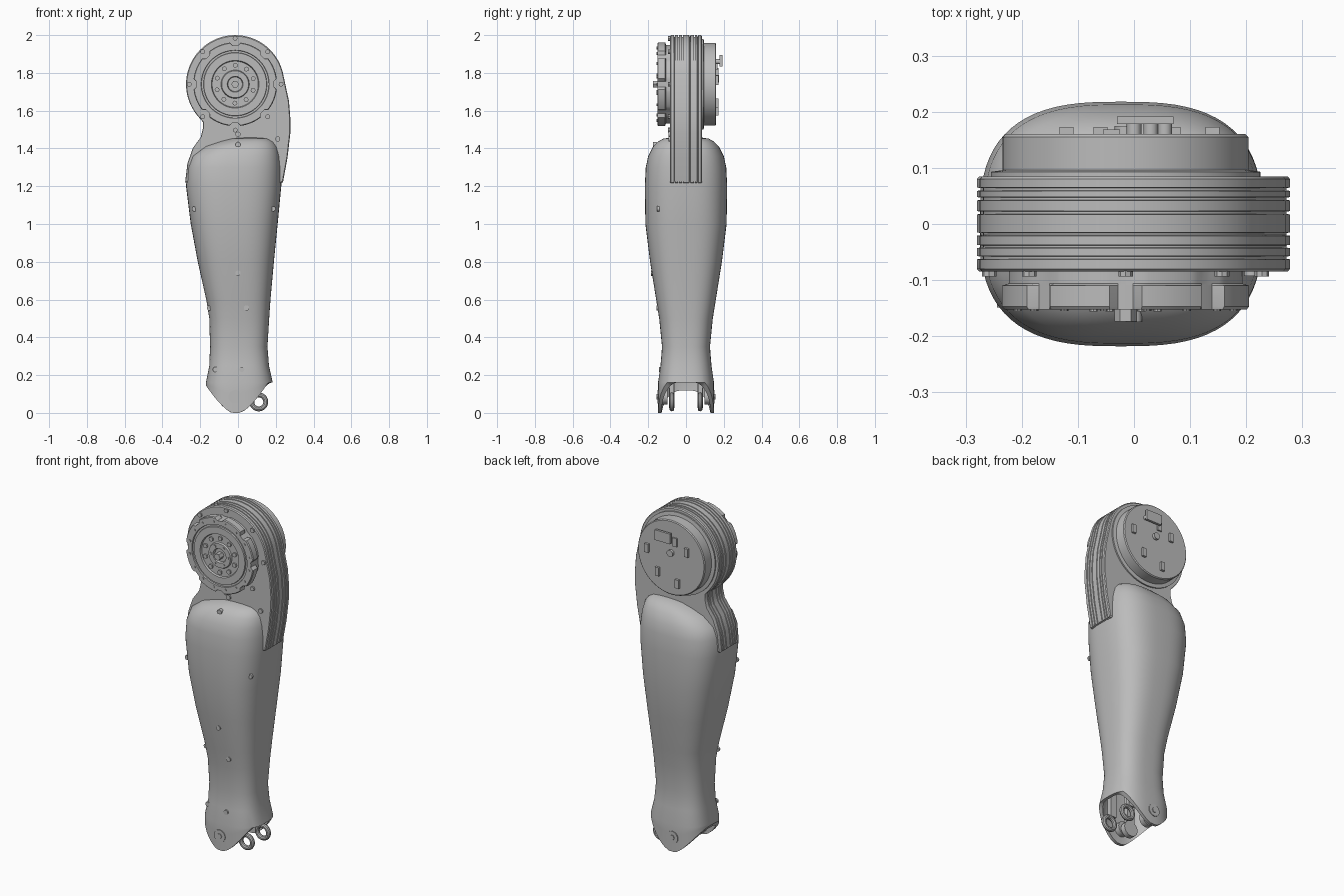
import bpy, bmesh
from math import sin, cos, pi, radians
from mathutils import Matrix

old = bpy.data.objects.get("Cube")
if old:
    bpy.data.objects.remove(old, do_unlink=True)

grey = bpy.data.materials.new("plain grey")
grey.use_nodes = True
colour = (0.5, 0.5, 0.5, 1)
grey.diffuse_color = colour
grey.node_tree.nodes["Principled BSDF"].inputs["Base Color"].default_value = colour

parts = []
HUB_X, HUB_Z = -0.015, 1.74


def finish(name, bm):
    bmesh.ops.recalc_face_normals(bm, faces=bm.faces)
    mesh = bpy.data.meshes.new(name)
    bm.to_mesh(mesh)
    bm.free()
    mesh.materials.append(grey)
    obj = bpy.data.objects.new(name, mesh)
    bpy.context.collection.objects.link(obj)
    parts.append(obj)
    return obj


def loft(name, rings):
    """Skin closed rings of equal length and cap both ends."""
    bm = bmesh.new()
    loops = [[bm.verts.new(p) for p in ring] for ring in rings]
    n = len(loops[0])
    for a, b in zip(loops, loops[1:]):
        for i in range(n):
            j = (i + 1) % n
            bm.faces.new((a[i], a[j], b[j], b[i]))
    bm.faces.new(loops[0])
    bm.faces.new(loops[-1])
    return finish(name, bm)


def lathe(name, profile, x, z, segments=96, notch=None):
    """Turn (radius, y) points about an axis along y."""
    def ring(r, y):
        pts = []
        for i in range(segments):
            k = r
            if notch and r > notch and (i + 1) % 12 < 3:
                k = notch
            a = 2 * pi * i / segments
            pts.append((x + k * cos(a), y, z + k * sin(a)))
        return pts
    return loft(name, [ring(r, y) for r, y in profile])


def pin(name, x, y, z, r, depth, sides=12):
    return lathe(name, [(r, y - depth / 2), (r, y + depth / 2)], x, z, sides)


def box(name, centre, size):
    bm = bmesh.new()
    bmesh.ops.create_cube(bm, size=1, matrix=Matrix.Translation(centre) @ Matrix.Diagonal((*size, 1)))
    return finish(name, bm)


# Lower shell: rounded sections as (z, min x, max x, half depth)
sections = [
    (1.458, 0.0, 0.13, 0.08), (1.452, -0.05, 0.17, 0.12), (1.435, -0.11, 0.195, 0.15),
    (1.41, -0.18, 0.212, 0.175), (1.36, -0.245, 0.224, 0.2), (1.3, -0.268, 0.229, 0.213),
    (1.2, -0.275, 0.229, 0.218), (1.0, -0.25, 0.21, 0.215), (0.8, -0.213, 0.19, 0.19),
    (0.6, -0.168, 0.172, 0.158), (0.5, -0.152, 0.165, 0.142), (0.35, -0.148, 0.156, 0.127),
    (0.25, -0.152, 0.164, 0.135), (0.16, -0.17, 0.184, 0.148)]
POWER = 2.8


def oval(z, x0, x1, hy, inset=0):
    cx, hx = (x0 + x1) / 2, (x1 - x0) / 2 - inset
    pts = []
    for i in range(72):
        c, s = cos(2 * pi * i / 72), sin(2 * pi * i / 72)
        px = cx + hx * (1 if c > 0 else -1) * abs(c) ** (2 / POWER)
        py = (hy - inset) * (1 if s > 0 else -1) * abs(s) ** (2 / POWER)
        pts.append((px, py, z))
    return pts


def ear_edge(x):
    """Height of the bottom hem: a rounded tab at front and back."""
    t = min(1, max(0, (abs(x + 0.01) - 0.02) / 0.15))
    return 0.16 * t ** 1.4


def hem(ring, amount):
    return [(x, y, z + (ear_edge(x) - z) * amount) for x, y, z in ring]


rings = [oval(*s) for s in sections]
last = sections[-1]
rings += [hem(oval(*last), k) for k in (0.35, 0.7, 1)]
rings += [hem(oval(*last, inset=0.018), k) for k in (1, 0)]
rings.append(oval(0.3, *sections[-2][1:], inset=0.02))
loft("lower_shell", rings)


def shell_depth(x, z):
    """Half depth of the shell at a point of its front."""
    for a, b in zip(sections, sections[1:]):
        if a[0] >= z >= b[0]:
            t = (a[0] - z) / (a[0] - b[0])
            x0, x1, hy = [p + (q - p) * t for p, q in zip(a[1:], b[1:])]
            u = abs(x - (x0 + x1) / 2) / ((x1 - x0) / 2)
            return hy * max(0, 1 - u ** POWER) ** (1 / POWER)
    return last[3]


for x, z in [(-0.23, 1.08), (0.185, 1.08), (0, 0.74), (-0.15, 0.555),
             (0.045, 0.555), (-0.12, 0.23), (0.02, 0.23)]:
    pin("shell_screw", x, -shell_depth(x, z), z, 0.014, 0.012)

# Upper bracket: round head flowing into two tongues, grooved round the rim
outline = [(HUB_X + 0.26 * cos(radians(a)), HUB_Z + 0.26 * sin(radians(a)))
           for a in range(15, 221, 5)]
outline += [(-0.186, 1.54), (-0.185, 1.51), (-0.197, 1.46), (-0.24, 1.4), (-0.268, 1.32),
            (-0.28, 1.22), (-0.2, 1.21), (0.2, 1.21), (0.238, 1.22), (0.262, 1.35),
            (0.277, 1.48), (0.278, 1.55), (0.27, 1.65)]


def bracket_ring(y, k):
    return [(x * k, y, 1.6 + (z - 1.6) * k) for x, z in outline]


layers = [bracket_ring(-0.085, 0.985), bracket_ring(-0.08, 1)]
for y in (-0.06, -0.04, -0.018, 0.02, 0.045, 0.062):
    layers += [bracket_ring(y - 0.003, 1), bracket_ring(y - 0.002, 0.978),
               bracket_ring(y + 0.002, 0.978), bracket_ring(y + 0.003, 1)]
layers += [bracket_ring(0.08, 1), bracket_ring(0.085, 0.985)]
loft("upper_bracket", layers)

# Front joint disc with scalloped rim and stepped face
lathe("front_disc", [
    (0.21, -0.08), (0.21, -0.106), (0.222, -0.11), (0.222, -0.147), (0.218, -0.152),
    (0.18, -0.152), (0.178, -0.144), (0.168, -0.144), (0.166, -0.152), (0.126, -0.152),
    (0.122, -0.142), (0.075, -0.142), (0.071, -0.152), (0.042, -0.152), (0.038, -0.138),
    (0.015, -0.138)], HUB_X, HUB_Z, notch=0.205)
pin("front_hub_nut", HUB_X, -0.156, HUB_Z, 0.02, 0.036, 6)


def bolt_circle(name, count, radius, y, r, depth, turn=0):
    for i in range(count):
        a = 2 * pi * i / count + turn
        pin(name, HUB_X + radius * cos(a), y, HUB_Z + radius * sin(a), r, depth, 8)


bolt_circle("rim_screw", 8, 0.243, -0.087, 0.013, 0.014)
bolt_circle("face_bolt", 10, 0.1, -0.143, 0.013, 0.016, 0.3)
bolt_circle("hub_bolt", 6, 0.057, -0.151, 0.007, 0.01)
bolt_circle("edge_bolt", 16, 0.196, -0.151, 0.007, 0.008, 0.2)
for x, z in [(0.21, 1.45), (0, 1.475)]:
    pin("bracket_screw", x, -0.086, z, 0.014, 0.014)
pin("shell_top_screw", 0, -shell_depth(0, 1.42), 1.42, 0.014, 0.02)

# Back joint disc with its small fittings
lathe("back_disc", [
    (0.24, 0.08), (0.24, 0.093), (0.219, 0.096), (0.219, 0.155), (0.214, 0.16)], HUB_X, HUB_Z)
box("back_connector", (0.02, 0.185, 1.865), (0.1, 0.014, 0.06))
for x in (0.0, 0.03, 0.055):
    pin("connector_post", x, 0.172, 1.86, 0.013, 0.04)
box("connector_base", (-0.04, 0.162, 1.84), (0.03, 0.012, 0.05))
pin("back_centre_stud", HUB_X, 0.165, 1.77, 0.02, 0.02)
for x, z in [(-0.12, 1.8), (0.07, 1.64), (0.14, 1.76), (-0.06, 1.6)]:
    box("back_clip", (x, 0.165, z), (0.025, 0.016, 0.05))

# Ankle pivots, eyelets and inner lugs, mirrored front and back
for side in (-1, 1):
    pin("pivot_washer", HUB_X, side * 0.148, 0.085, 0.036, 0.008, 24)
    pin("pivot_bolt", HUB_X, side * 0.151, 0.085, 0.016, 0.01, 6)
    pin("inner_boss", HUB_X, side * 0.115, 0.085, 0.04, 0.035, 24)
    pin("inner_roller", -0.03, side * 0.075, 0.07, 0.045, 0.03, 24)
    box("roller_arm", (-0.03, side * 0.075, 0.17), (0.05, 0.03, 0.2))
    box("eyelet_arm", (0.09, side * 0.075, 0.18), (0.04, 0.025, 0.16))
    bpy.ops.mesh.primitive_torus_add(
        location=(0.11, side * 0.075, 0.058), rotation=(pi / 2, 0, 0), major_radius=0.037,
        minor_radius=0.013, major_segments=28, minor_segments=10)
    ring = bpy.context.object
    ring.name = "eyelet"
    ring.data.materials.append(grey)
    parts.append(ring)

# Smooth shading with crisp edges
bpy.ops.object.select_all(action="DESELECT")
for obj in parts:
    obj.select_set(True)
bpy.context.view_layer.objects.active = parts[0]
bpy.ops.object.shade_smooth_by_angle(angle=radians(35))
